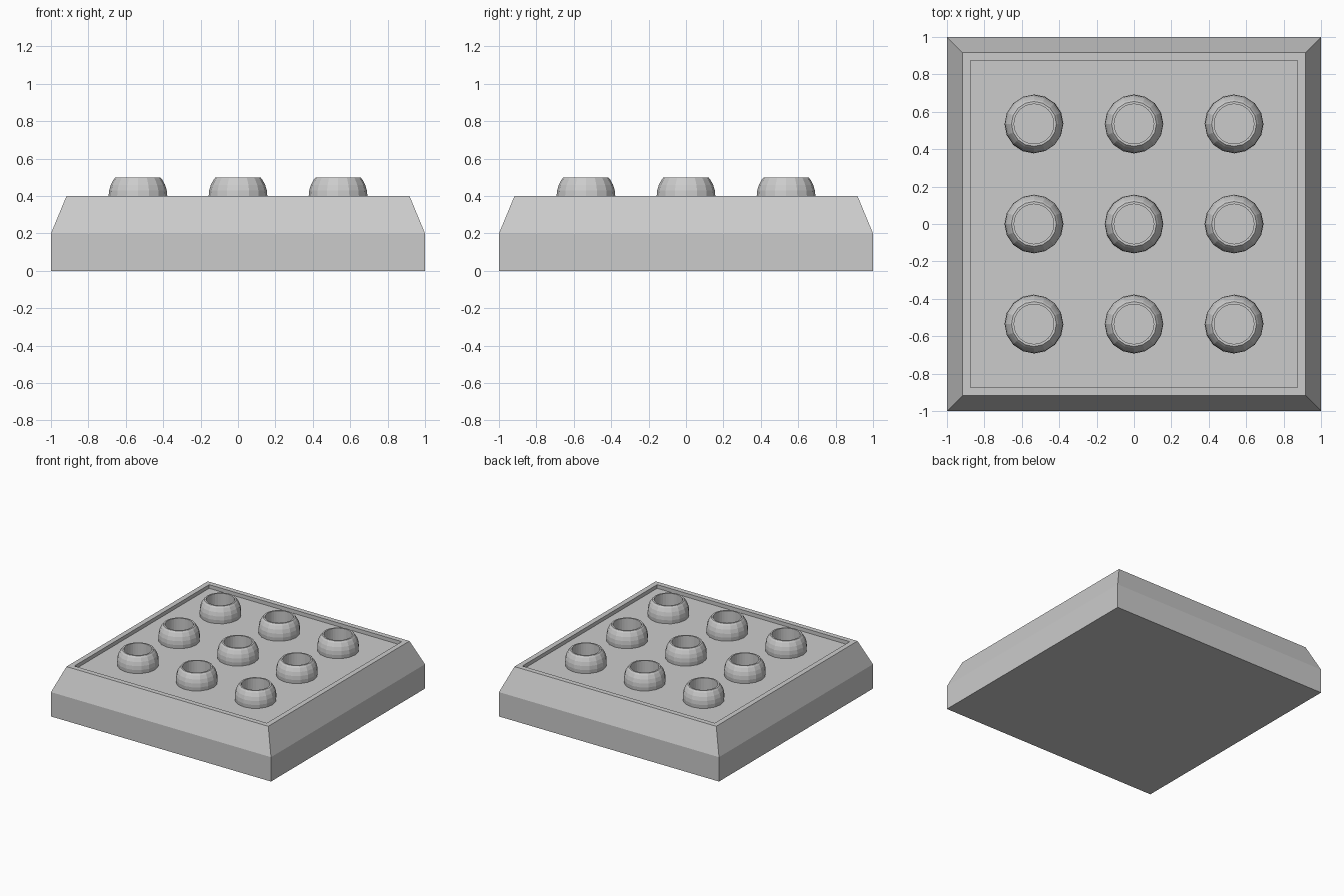
import bpy, bmesh
from math import cos, sin, pi, radians, sqrt

if "Cube" in bpy.data.objects:
    bpy.data.objects.remove(bpy.data.objects["Cube"])

FLOOR = 0.37   # sunken floor of the tray
TOP = 0.50     # flat top of each stud
R = 0.157      # stud sphere radius, centred at z = 0.4
HOLE = 0.106   # bore radius


def ring(bm, n, r, z, phase=0.0):
    return [bm.verts.new((r * cos(2 * pi * i / n + phase),
                          r * sin(2 * pi * i / n + phase), z)) for i in range(n)]


def skin(bm, rings):
    for a, b in zip(rings, rings[1:]):
        n = len(a)
        for i in range(n):
            j = (i + 1) % n
            bm.faces.new((a[i], a[j], b[j], b[i]))


def to_mesh(bm, name):
    mesh = bpy.data.meshes.new(name)
    bm.to_mesh(mesh)
    bm.free()
    return mesh


def add_object(name, mesh, loc=(0, 0, 0)):
    ob = bpy.data.objects.new(name, mesh)
    ob.location = loc
    bpy.context.collection.objects.link(ob)
    return ob


# Base plate: square rings from the bottom up, over the rim and into the recess
bm = bmesh.new()
profile = [(1, 0), (1, 0.2), (0.917, 0.4), (0.875, 0.4), (0.875, FLOOR)]
rings = [ring(bm, 4, h * sqrt(2), z, pi / 4) for h, z in profile]
skin(bm, rings)
bm.faces.new(rings[0][::-1])
bm.faces.new(rings[-1])
add_object("base_plate", to_mesh(bm, "base_plate"))

# Hollow stud: 16-sided faceted sphere cut flat, with a round 32-sided bore
bm = bmesh.new()
outer = [ring(bm, 16, sqrt(R * R - 0.03 ** 2), FLOOR)]
for k in range(4):
    a = radians(11.25 * k)
    outer.append(ring(bm, 16, R * cos(a), 0.4 + R * sin(a)))
outer.append(ring(bm, 16, 0.12, TOP))
bore = [ring(bm, 32, HOLE, TOP), ring(bm, 32, HOLE, FLOOR)]
skin(bm, outer)
skin(bm, bore)
rim = outer[-1]
for i in range(16):
    m = [bore[0][(2 * i + k) % 32] for k in (2, 1, 0)]
    bm.faces.new([rim[i], rim[(i + 1) % 16]] + m)
stud = to_mesh(bm, "stud")

# Three by three grid of studs
for row in range(3):
    for col in range(3):
        add_object(f"stud_{row}_{col}", stud, ((col - 1) * 0.535, (row - 1) * 0.535, 0))
